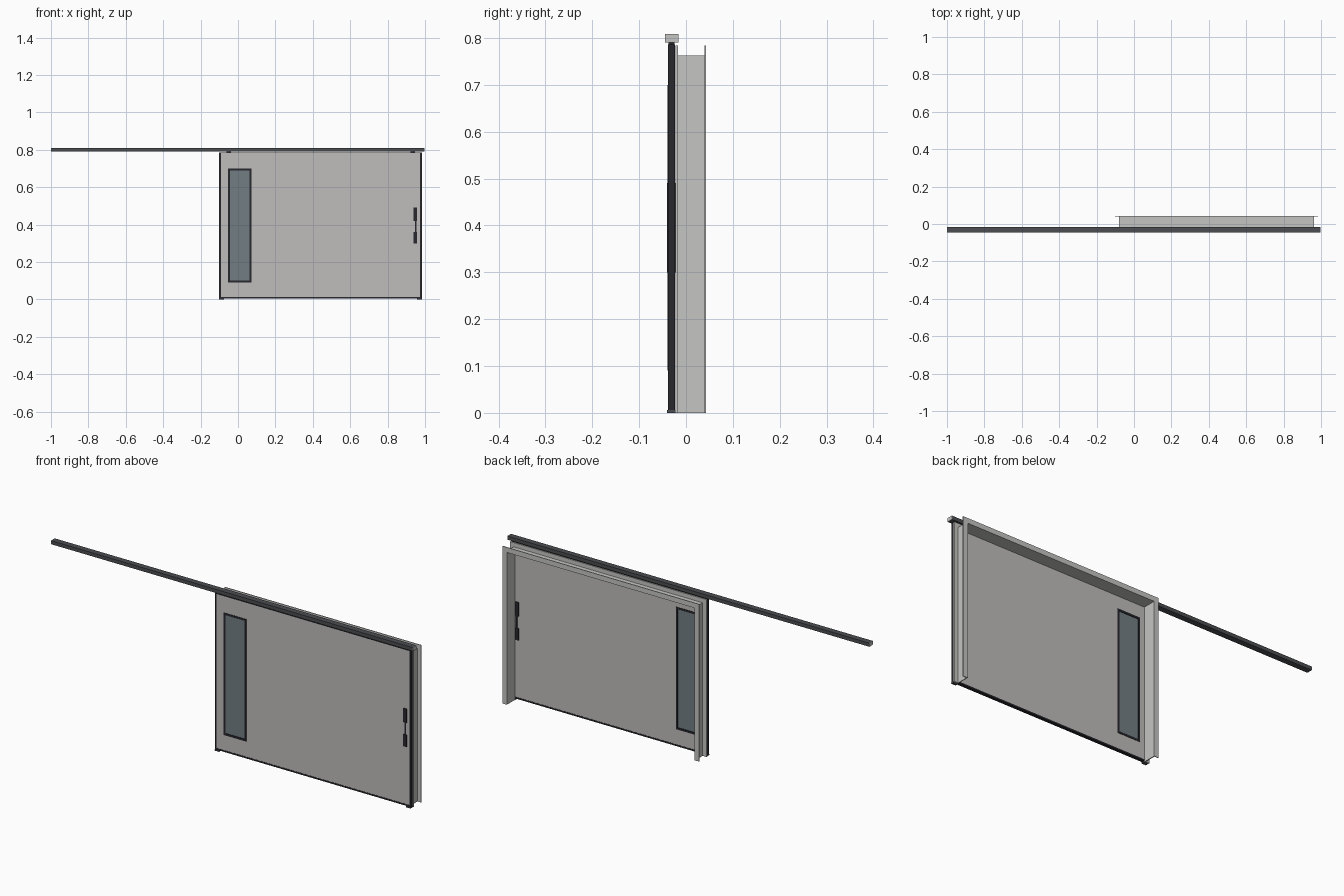
import bpy
import bmesh

cube = bpy.data.objects.get("Cube")
if cube:
    bpy.data.objects.remove(cube, do_unlink=True)


def material(name, rgb):
    m = bpy.data.materials.new(name)
    m.use_nodes = True
    m.diffuse_color = (*rgb, 1)
    m.node_tree.nodes["Principled BSDF"].inputs["Base Color"].default_value = (*rgb, 1)
    return m


PANEL = material("warm grey panel", (0.52, 0.51, 0.50))
STEEL = material("light grey steel", (0.56, 0.56, 0.55))
BLACK = material("black trim", (0.02, 0.02, 0.026))
RAIL = material("dark grey rail", (0.07, 0.075, 0.082))
GLASS = material("slate glass", (0.17, 0.21, 0.23))


def finish(name, bm, mat):
    bmesh.ops.recalc_face_normals(bm, faces=bm.faces)
    mesh = bpy.data.meshes.new(name)
    bm.to_mesh(mesh)
    bm.free()
    mesh.materials.append(mat)
    obj = bpy.data.objects.new(name, mesh)
    bpy.context.collection.objects.link(obj)
    return obj


def box(name, x, y, z, mat):
    """Box given as low/high pairs on each axis."""
    bm = bmesh.new()
    bmesh.ops.create_cube(bm, size=1)
    for v in bm.verts:
        v.co = [r[0] if c < 0 else r[1] for c, r in zip(v.co, (x, y, z))]
    return finish(name, bm, mat)


def ring(name, outer, inner, y, mat):
    """Rectangular slab with a rectangular hole; rectangles are x0, x1, z0, z1."""
    bm = bmesh.new()
    loops = []
    for (x0, x1, z0, z1), depth in ((outer, y[0]), (outer, y[1]), (inner, y[1]), (inner, y[0])):
        corners = ((x0, z0), (x1, z0), (x1, z1), (x0, z1))
        loops.append([bm.verts.new((cx, depth, cz)) for cx, cz in corners])
    for a, b in zip(loops, loops[1:] + loops[:1]):
        for i in range(4):
            j = (i + 1) % 4
            bm.faces.new((a[i], a[j], b[j], b[i]))
    return finish(name, bm, mat)


def shrink(rect, d):
    return (rect[0] + d, rect[1] - d, rect[2] + d, rect[3] - d)


# Doorway lining: a folded sheet section mitred around both sides and the head
left, right, head = -0.08, 0.962, 0.763
section = [(-0.004, -0.022), (0.021, -0.022), (0.021, -0.017), (0, -0.017),
           (0, 0.039), (0.021, 0.039), (0.021, 0.043), (-0.004, 0.043)]
bm = bmesh.new()
stations = []
for side, top in ((-1, False), (-1, True), (1, True), (1, False)):
    base = left if side < 0 else right
    stations.append([bm.verts.new((base + side * d, y, head + d if top else 0))
                     for d, y in section])
for a, b in zip(stations, stations[1:]):
    for i in range(len(section)):
        j = (i + 1) % len(section)
        bm.faces.new((a[i], a[j], b[j], b[i]))
bm.faces.new(stations[0])
bm.faces.new(stations[-1])
finish("doorway_lining", bm, STEEL)

# Sliding leaf with its edge trim
leaf = (-0.1, 0.98, 0.006, 0.786)
infill = (-0.092, 0.973, 0.014, 0.782)
window = (-0.053, 0.072, 0.09, 0.70)
ring("leaf_edge_trim", leaf, infill, (-0.0385, -0.0235), BLACK)
ring("leaf_panel", infill, shrink(window, 0.002), (-0.0375, -0.0245), PANEL)

# Window
pane = shrink(window, 0.010)
ring("window_frame", window, pane, (-0.039, -0.023), BLACK)
box("window_glass", pane[:2], (-0.036, -0.026), pane[2:], GLASS)

# Pull handles on both faces
for face, y in (("front", (-0.0405, -0.0375)), ("back", (-0.0245, -0.0215))):
    box(face + "_handle_lower_grip", (0.938, 0.957), y, (0.30, 0.36), BLACK)
    box(face + "_handle_upper_grip", (0.938, 0.957), y, (0.42, 0.49), BLACK)
    box(face + "_handle_bar", (0.947, 0.954), y, (0.36, 0.42), BLACK)

# Overhead rail with pale end caps
box("rail", (-0.997, 0.994), (-0.045, -0.016), (0.79, 0.808), RAIL)
box("rail_left_cap", (0.994, 0.997), (-0.045, -0.016), (0.79, 0.808), STEEL)
box("rail_right_cap", (-1.0, -0.997), (-0.045, -0.016), (0.79, 0.808), STEEL)

# Hangers under the rail and floor guides
for side, hang, foot in (("right", -0.05, -0.088), ("left", 0.935, 0.968)):
    box(side + "_hanger", (hang - 0.012, hang + 0.012), (-0.037, -0.025), (0.784, 0.792), BLACK)
    box(side + "_floor_guide", (foot - 0.012, foot + 0.012), (-0.041, -0.022), (0, 0.006), RAIL)
